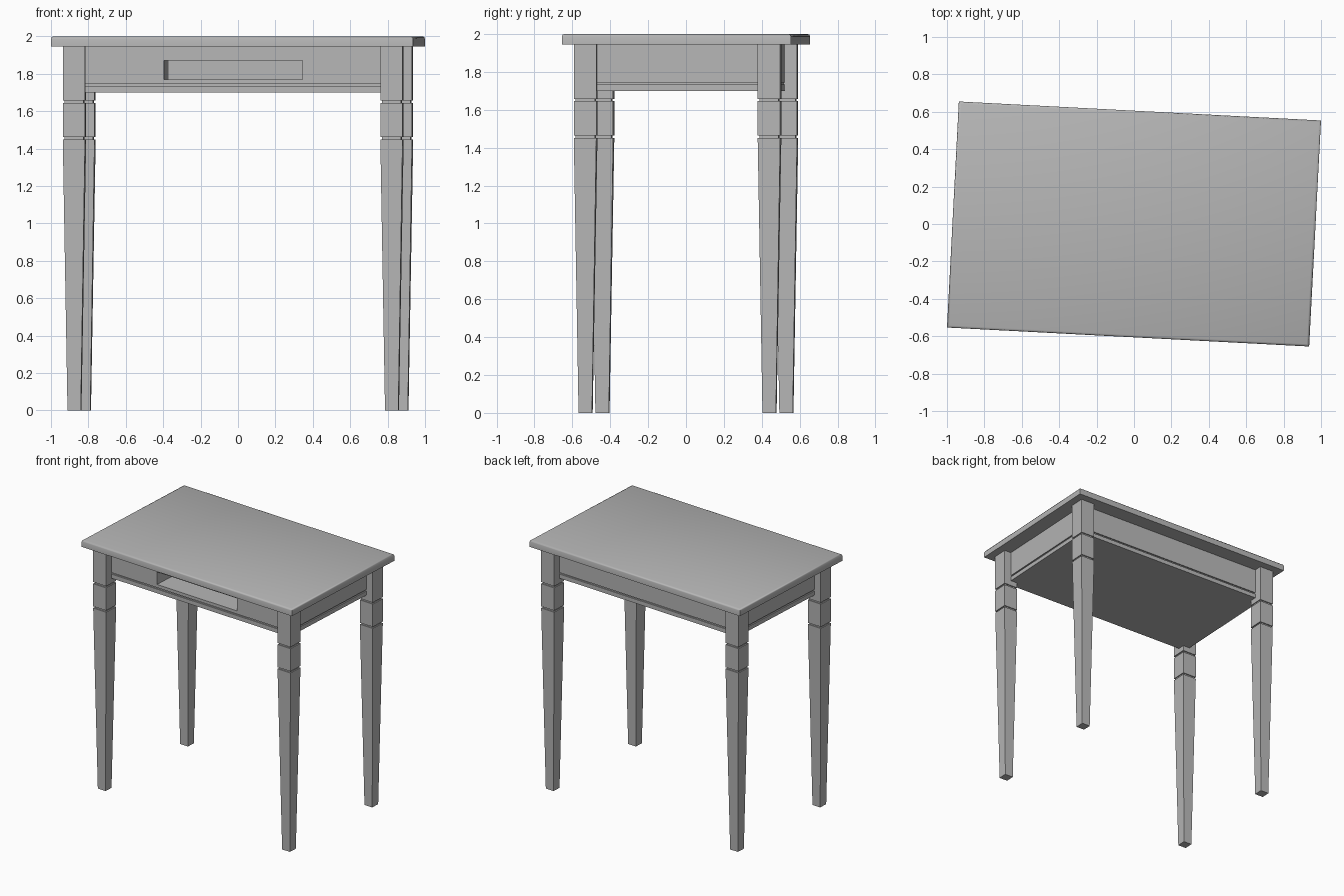
import bpy, bmesh, math
from mathutils import Matrix

if "Cube" in bpy.data.objects:
    bpy.data.objects.remove(bpy.data.objects["Cube"])

TURN = Matrix.Rotation(math.radians(-3), 4, 'Z')   # whole table sits slightly turned
grey = bpy.data.materials.new("mid_grey")
grey.diffuse_color = (0.47, 0.47, 0.47, 1)
grey.use_nodes = True
grey.node_tree.nodes["Principled BSDF"].inputs["Base Color"].default_value = grey.diffuse_color


def loft(name, rings, cx=0, cy=0):
    """Stack rectangular rings (half_x, half_y, z) into a closed solid."""
    bm = bmesh.new()
    loops = []
    for hx, hy, z in rings:
        loops.append([bm.verts.new((cx + sx * hx, cy + sy * hy, z))
                      for sx, sy in ((-1, -1), (1, -1), (1, 1), (-1, 1))])
    for a, b in zip(loops, loops[1:]):
        for i in range(4):
            j = (i + 1) % 4
            bm.faces.new((a[i], a[j], b[j], b[i]))
    bm.faces.new(loops[0][::-1])
    bm.faces.new(loops[-1])
    bm.transform(TURN)
    mesh = bpy.data.meshes.new(name)
    bm.to_mesh(mesh)
    bm.free()
    mesh.materials.append(grey)
    obj = bpy.data.objects.new(name, mesh)
    bpy.context.collection.objects.link(obj)
    return obj


# Tabletop with a smoothly rounded upper edge
W, D = 0.9695, 0.605
top = loft("tabletop", [(W, D, 1.945), (W, D, 1.987),
                        (W - 0.004, D - 0.004, 1.996), (W - 0.013, D - 0.013, 2.0)])
bpy.context.view_layer.objects.active = top
top.select_set(True)
bpy.ops.object.shade_smooth_by_angle(angle=math.radians(60))
top.select_set(False)

# Apron body with a groove near the bottom
X, Y, g = 0.85, 0.483, 0.01
apron = loft("apron", [(X, Y, 1.70), (X, Y, 1.733), (X - g, Y - g, 1.733),
                       (X - g, Y - g, 1.745), (X, Y, 1.745), (X, Y, 1.946)])

# Drawer opening in the front
cutter = loft("drawer_cutter", [(0.37, 0.28, 1.77), (0.37, 0.28, 1.87)], cy=-0.303)
cutter.hide_render = True
cutter.hide_viewport = True
cut = apron.modifiers.new("drawer_opening", 'BOOLEAN')
cut.operation = 'DIFFERENCE'
cut.solver = 'EXACT'
cut.object = cutter

# Tapered square legs with two grooves
t, n, f = 0.0595, 0.051, 0.0355
profile = [(f, 0), (t, 1.45), (n, 1.45), (n, 1.463), (t, 1.463), (t, 1.645),
           (n, 1.645), (n, 1.658), (t, 1.658), (t, 1.946)]
for side, sx in (("left", -1), ("right", 1)):
    for end, sy in (("front", -1), ("back", 1)):
        loft(f"{end}_{side}_leg", [(r, r, z) for r, z in profile], sx * 0.85, sy * 0.486)
